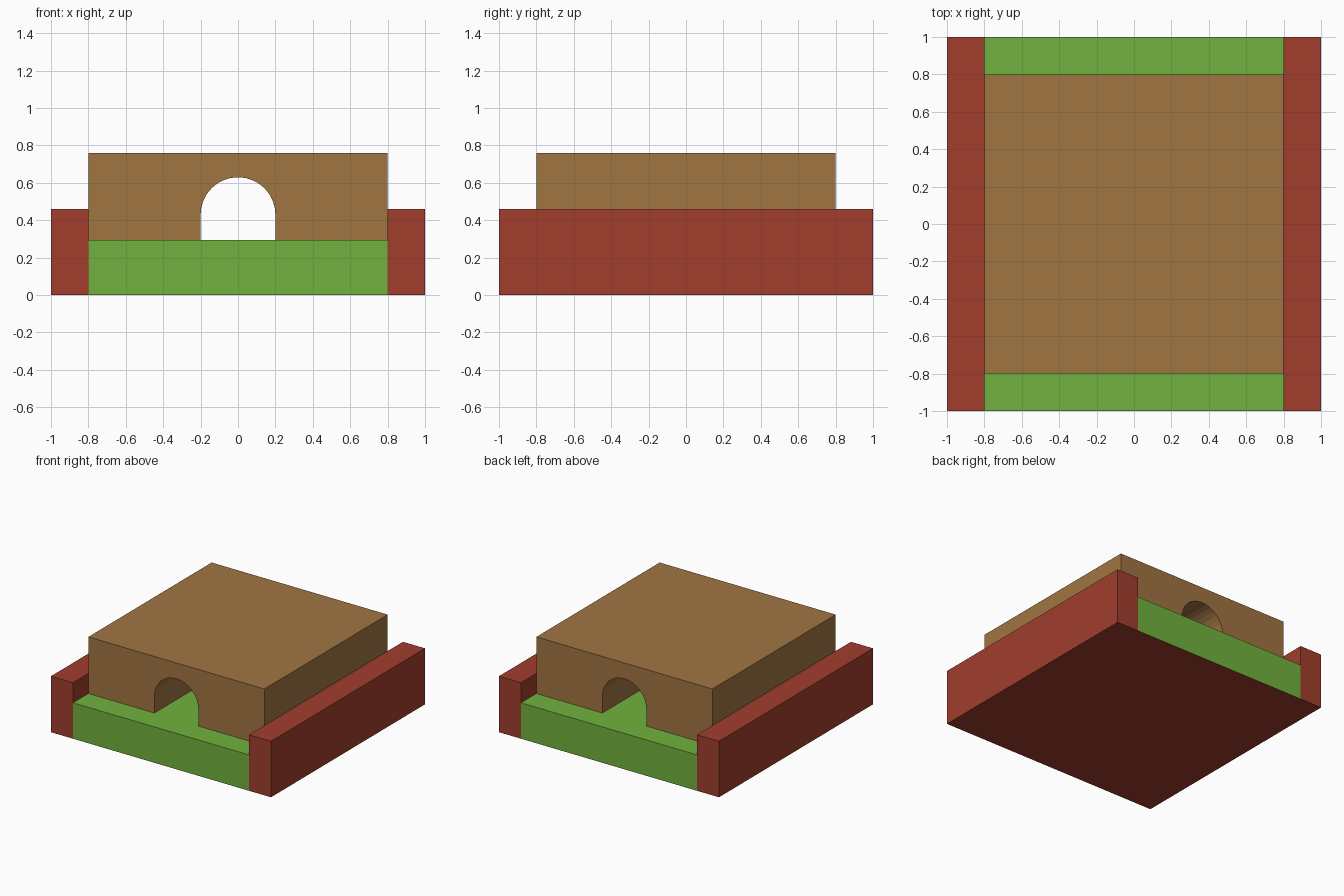
import bpy, bmesh, math

if "Cube" in bpy.data.objects:
    bpy.data.objects.remove(bpy.data.objects["Cube"])


def material(name, rgb):
    # Display colour (0-255) to linear
    m = bpy.data.materials.new(name)
    m.diffuse_color = [(c / 255) ** 2.2 for c in rgb] + [1]
    m.use_nodes = True
    m.node_tree.nodes["Principled BSDF"].inputs["Base Color"].default_value = m.diffuse_color
    return m


RED = material("red", (160, 64, 48))
GREEN = material("green", (112, 176, 64))
BROWN = material("brown", (160, 116, 68))


def extrude_y(name, cells, half, mats, open_edges=()):
    """Extrude x-z cells along y; cells = (points, cap material index).
    Edges shared by cells, or listed in open_edges, get no side face."""
    bm = bmesh.new()
    cache = {}

    def vert(p, y):
        key = (round(p[0], 5), round(p[1], 5), y)
        if key not in cache:
            cache[key] = bm.verts.new((p[0], y, p[1]))
        return cache[key]

    edges = [(pts[i], pts[(i + 1) % len(pts)], slot)
             for pts, slot in cells for i in range(len(pts))]
    pairs = {(a, b) for a, b, s in edges}
    for pts, slot in cells:
        for y, ring in ((-half, pts), (half, pts[::-1])):
            bm.faces.new([vert(p, y) for p in ring]).material_index = slot
    for a, b, slot in edges:
        if (b, a) in pairs or (a, b) in open_edges:
            continue
        f = bm.faces.new([vert(a, -half), vert(a, half), vert(b, half), vert(b, -half)])
        # the whole underside is red
        f.material_index = 0 if a[1] == b[1] == 0 else slot
    bmesh.ops.recalc_face_normals(bm, faces=bm.faces)
    me = bpy.data.meshes.new(name)
    bm.to_mesh(me)
    bm.free()
    for m in mats:
        me.materials.append(m)
    ob = bpy.data.objects.new(name, me)
    bpy.context.collection.objects.link(ob)
    return ob


DECK, KERB, TOP = 0.295, 0.46, 0.76
SPRING, R, W = 0.43, 0.2, 0.8

# Base: red side kerbs with a green deck between them
kerb_r = [(W, 0), (1, 0), (1, KERB), (W, KERB), (W, DECK)]
kerb_l = [(-x, z) for x, z in reversed(kerb_r)]
deck = [(-W, 0), (W, 0), (W, DECK), (-W, DECK)]
extrude_y("base", [(kerb_l, 0), (deck, 1), (kerb_r, 0)], 1.0, [RED, GREEN])

# Tunnel block: rectangle with an arched passage running front to back
N = 16
arch = [(R * math.cos(math.pi * i / N), SPRING + R * math.sin(math.pi * i / N))
        for i in range(N + 1)]
block = ([(R, DECK), (W, DECK), (W, TOP), (-W, TOP), (-W, DECK), (-R, DECK)]
         + arch[::-1])
extrude_y("tunnel_block", [(block, 0)], W, [BROWN],
          {((R, DECK), (W, DECK)), ((-W, DECK), (-R, DECK))})
